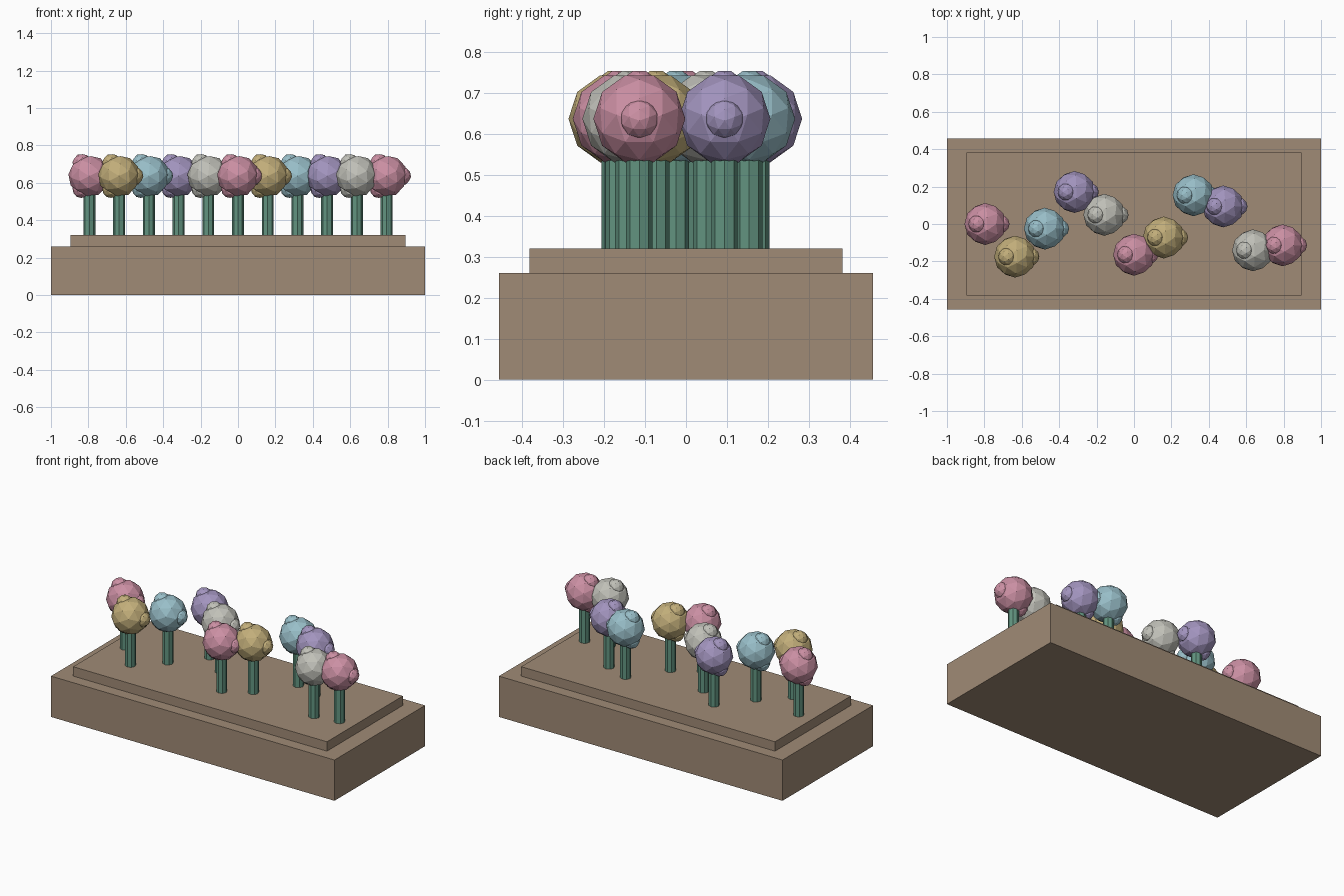
import bpy, bmesh, math
from mathutils import Matrix, Vector

cube = bpy.data.objects.get("Cube")
if cube:
    bpy.data.objects.remove(cube, do_unlink=True)


def material(name, rgb):
    """Flat material from 0-255 display values."""
    linear = [((c / 255 + 0.055) / 1.055) ** 2.4 for c in rgb] + [1]
    mat = bpy.data.materials.new(name)
    mat.use_nodes = True
    mat.diffuse_color = linear
    mat.node_tree.nodes["Principled BSDF"].inputs["Base Color"].default_value = linear
    return mat


brown = material("brown", (160, 139, 118))
green = material("stem green", (98, 148, 128))
petals = [material("pink", (203, 143, 163)),
          material("yellow", (194, 174, 122)),
          material("blue", (152, 190, 200)),
          material("purple", (162, 148, 190)),
          material("pale grey", (192, 192, 184))]


def finish(name, bm, mat):
    mesh = bpy.data.meshes.new(name)
    bm.to_mesh(mesh)
    bm.free()
    mesh.materials.append(mat)
    obj = bpy.data.objects.new(name, mesh)
    bpy.context.collection.objects.link(obj)
    return obj


def box(name, size, bottom, mat):
    bm = bmesh.new()
    place = Matrix.Translation((0, 0, bottom + size[2] / 2))
    bmesh.ops.create_cube(bm, size=1, matrix=place @ Matrix.Diagonal((*size, 1)))
    return finish(name, bm, mat)


# Turns the ball so that an edge, not a corner, lies on top
TILT = Matrix.Rotation(math.atan(2) / 2, 4, "Y")


def ball(bm, centre, radius):
    bmesh.ops.create_icosphere(bm, subdivisions=2, radius=radius,
                               matrix=Matrix.Translation(centre) @ TILT)


# Planter
box("planter_base", (2, 0.912, 0.26), 0, brown)
box("planter_top", (1.79, 0.764, 0.06), 0.26, brown)

# Flowers in a wavy row
COUNT, SPACING = 11, 0.159
HEAD_Z, STEM_BOTTOM = 0.636, 0.31
for i in range(COUNT):
    x = (i - (COUNT - 1) / 2) * SPACING
    y = -0.175 * math.sin(1.5 * i)

    # Stem
    bm = bmesh.new()
    bmesh.ops.create_cone(
        bm, cap_ends=True, segments=8, radius1=0.032, radius2=0.032,
        depth=HEAD_Z - STEM_BOTTOM,
        matrix=Matrix.Translation((x, y, (HEAD_Z + STEM_BOTTOM) / 2)))
    finish(f"stem_{i + 1}", bm, green)

    # Head with three knobs around it
    bm = bmesh.new()
    centre = Vector((x, y, HEAD_Z))
    ball(bm, centre, 0.112)
    for k in range(3):
        a = math.tau * k / 3
        ball(bm, centre + 0.08 * Vector((math.cos(a), 0, math.sin(a))), 0.05)
    finish(f"flower_head_{i + 1}", bm, petals[i % len(petals)])
